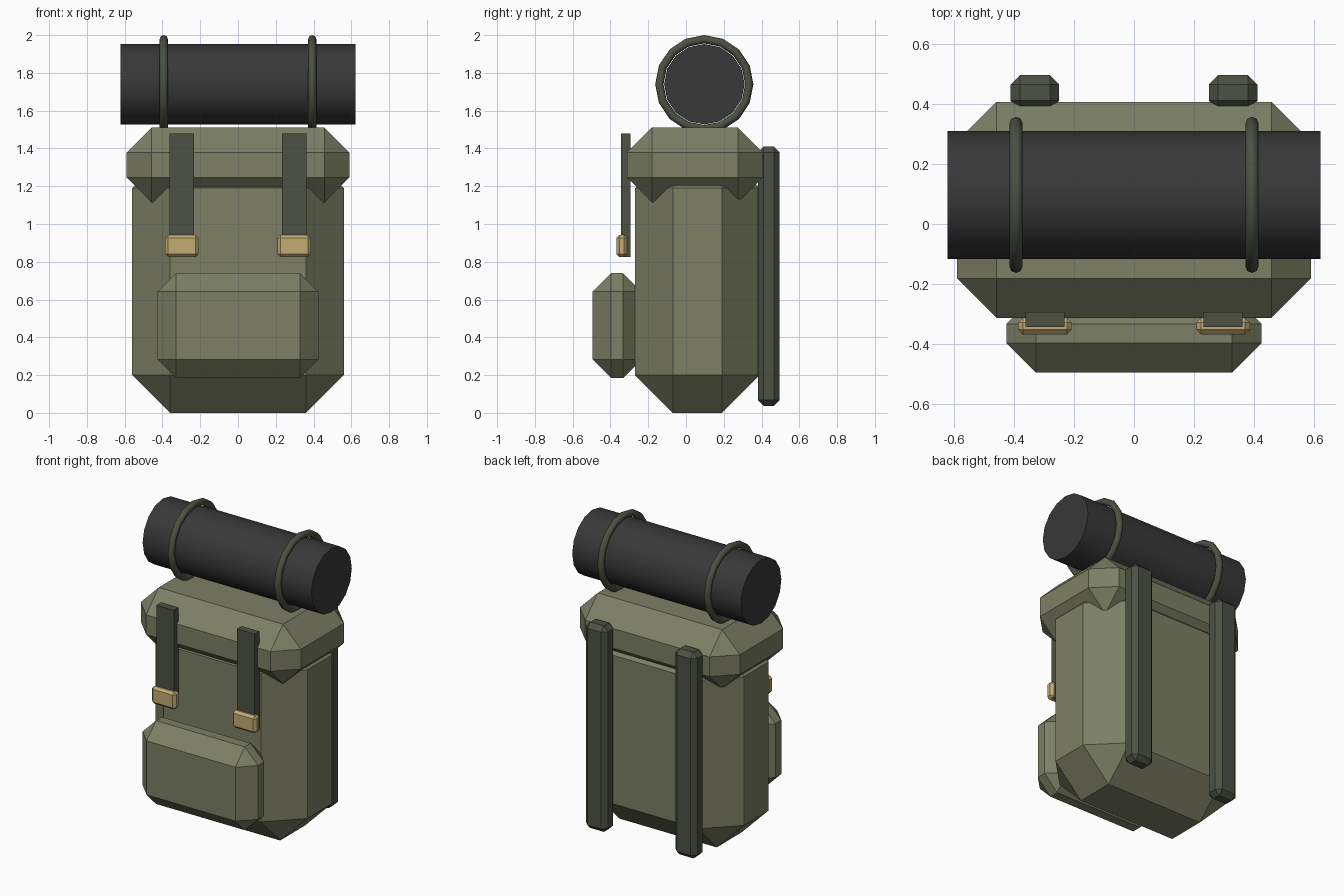
import bpy
import bmesh
from math import radians
from mathutils import Matrix, Vector

default = bpy.data.objects.get("Cube")
if default:
    bpy.data.objects.remove(default, do_unlink=True)


def make_material(name, rgb):
    mat = bpy.data.materials.new(name)
    mat.use_nodes = True
    colour = (*rgb, 1.0)
    mat.diffuse_color = colour
    mat.node_tree.nodes["Principled BSDF"].inputs["Base Color"].default_value = colour
    return mat


CANVAS = make_material("olive canvas", (0.205, 0.215, 0.13))
WEBBING = make_material("dark green webbing", (0.072, 0.083, 0.056))
BRASS = make_material("tan brass", (0.54, 0.41, 0.175))
MAT = make_material("charcoal roll", (0.04, 0.04, 0.04))


def chamfered_box(name, low, high, bevel, mat):
    """Box between two corners, with every edge chamfered once."""
    low, high = Vector(low), Vector(high)
    bm = bmesh.new()
    bmesh.ops.create_cube(bm, size=1.0, matrix=Matrix.Diagonal((*(high - low), 1.0)))
    if bevel:
        bmesh.ops.bevel(bm, geom=bm.edges[:], offset=bevel, segments=1,
                        affect='EDGES', profile=0.5)
    mesh = bpy.data.meshes.new(name)
    bm.to_mesh(mesh)
    bm.free()
    mesh.materials.append(mat)
    obj = bpy.data.objects.new(name, mesh)
    obj.location = (low + high) / 2
    bpy.context.collection.objects.link(obj)
    return obj


def finish_round(name, mat):
    """Name, colour and smooth the primitive that was just added."""
    obj = bpy.context.object
    obj.name = name
    obj.data.materials.append(mat)
    bpy.ops.object.shade_smooth_by_angle(angle=radians(50))


# Main bag, lid and front pocket
chamfered_box("bag_body", (-0.56, -0.27, 0), (0.56, 0.39, 1.39), 0.2, CANVAS)
chamfered_box("lid", (-0.59, -0.313, 1.115), (0.59, 0.407, 1.51), 0.132, CANVAS)
chamfered_box("front_pocket", (-0.425, -0.495, 0.185), (0.425, -0.235, 0.74), 0.098, CANVAS)

# Bedroll lying across the lid
ROLL_Y, ROLL_Z = 0.097, 1.74
bpy.ops.mesh.primitive_cylinder_add(vertices=16, radius=0.213, depth=1.244,
                                    location=(0, ROLL_Y, ROLL_Z),
                                    rotation=(0, radians(90), 0))
finish_round("bedroll", MAT)

# Paired straps, buckles and bedroll loops
for side, s in (("left", 1), ("right", -1)):
    def paired(name, x, half, ys, zs, bevel, mat):
        chamfered_box(f"{side}_{name}", (s * x - half, ys[0], zs[0]),
                      (s * x + half, ys[1], zs[1]), bevel, mat)

    paired("lid_strap", 0.297, 0.065, (-0.343, -0.293), (0.825, 1.48), 0, WEBBING)
    paired("buckle", 0.297, 0.089, (-0.368, -0.312), (0.825, 0.942), 0.016, BRASS)
    paired("shoulder_strap", 0.33, 0.081, (0.38, 0.496), (0.037, 1.41), 0.031, WEBBING)

    bpy.ops.mesh.primitive_torus_add(major_segments=16, minor_segments=8,
                                     major_radius=0.238, minor_radius=0.022,
                                     location=(s * 0.393, ROLL_Y, ROLL_Z),
                                     rotation=(0, radians(90), 0))
    finish_round(f"{side}_bedroll_loop", WEBBING)
